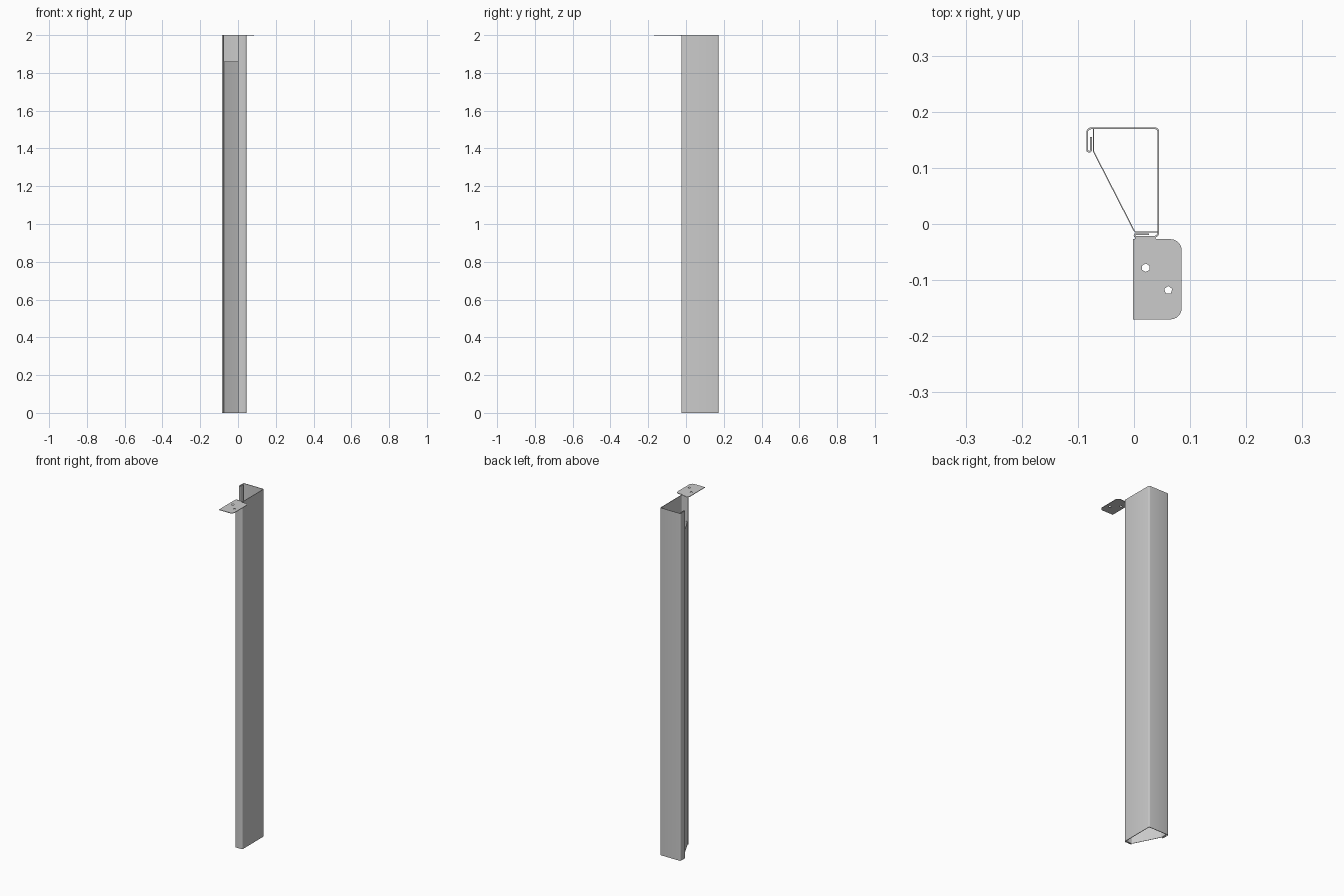
import bpy, bmesh, math
from mathutils import Vector

if "Cube" in bpy.data.objects:
    bpy.data.objects.remove(bpy.data.objects["Cube"])

H = 2.0          # height of the channel
T = 0.003        # sheet thickness


def fillet(pts, closed=False, seg=4):
    """Round the corners of a 2D path given as (x, y, radius)."""
    out, n = [], len(pts)
    for i, (x, y, r) in enumerate(pts):
        p = Vector((x, y))
        if r == 0 or (not closed and i in (0, n - 1)):
            out.append(p)
            continue
        a = (Vector(pts[i - 1][:2]) - p).normalized()
        b = (Vector(pts[(i + 1) % n][:2]) - p).normalized()
        half = a.angle(b) / 2
        c = p + (a + b).normalized() * (r / math.sin(half))
        u = (p + a * (r / math.tan(half)) - c).normalized()
        v = (p + b * (r / math.tan(half)) - c).normalized()
        out += [c + u.slerp(v, k / seg) * r for k in range(seg + 1)]
    return out


def finish(obj, bm):
    bmesh.ops.remove_doubles(bm, verts=bm.verts, dist=1e-5)
    bmesh.ops.recalc_face_normals(bm, faces=bm.faces)
    bm.to_mesh(obj.data)
    bm.free()
    bpy.ops.object.select_all(action='DESELECT')
    obj.select_set(True)
    bpy.context.view_layer.objects.active = obj
    bpy.ops.object.shade_smooth_by_angle(angle=math.radians(30))


def folded_sheet(name, pts, thick, height):
    """Bent sheet: path thickened to both sides and extruded up."""
    path = fillet(pts)
    bm = bmesh.new()
    rows = []
    for i, p in enumerate(path):
        d0 = (p - path[i - 1]).normalized() if i else None
        d1 = (path[i + 1] - p).normalized() if i < len(path) - 1 else None
        d0, d1 = d0 or d1, d1 or d0
        n0, n1 = Vector((-d0.y, d0.x)), Vector((-d1.y, d1.x))
        m = (n0 + n1).normalized()
        m *= thick / 2 / m.dot(n0)
        rows.append([bm.verts.new((*(p + m * s), 0)) for s in (1, -1)])
    for (a, b), (c, d) in zip(rows, rows[1:]):
        bm.faces.new((a, b, d, c))
    ext = bmesh.ops.extrude_face_region(bm, geom=bm.faces[:], use_keep_orig=True)
    bmesh.ops.translate(bm, vec=(0, 0, height),
                        verts=[g for g in ext['geom'] if isinstance(g, bmesh.types.BMVert)])
    obj = bpy.data.objects.new(name, bpy.data.meshes.new(name))
    bpy.context.collection.objects.link(obj)
    finish(obj, bm)


def flat_plate(name, loops, z, thick):
    """Flat plate: first loop is the outline, the others are holes."""
    cu = bpy.data.curves.new(name, 'CURVE')
    cu.dimensions, cu.fill_mode, cu.extrude = '2D', 'BOTH', thick / 2
    for loop in loops:
        s = cu.splines.new('POLY')
        s.points.add(len(loop) - 1)
        for pt, co in zip(s.points, loop):
            pt.co = (co[0], co[1], 0, 1)
        s.use_cyclic_u = True
    obj = bpy.data.objects.new(name, cu)
    bpy.context.collection.objects.link(obj)
    bpy.ops.object.select_all(action='DESELECT')
    obj.select_set(True)
    bpy.context.view_layer.objects.active = obj
    bpy.ops.object.convert(target='MESH')
    obj = bpy.context.view_layer.objects.active
    obj.location.z = z
    bm = bmesh.new()
    bm.from_mesh(obj.data)
    finish(obj, bm)


def hole(x, y, r, n):
    return [(x + r * math.sin(2 * math.pi * k / n), y + r * math.cos(2 * math.pi * k / n))
            for k in range(n)]


# outer channel with a hemmed edge at each end
folded_sheet("outer_channel", [
    (-0.0765, 0.155, 0), (-0.0765, 0.129, 0.003), (-0.0835, 0.129, 0.003),
    (-0.0835, 0.1705, 0.007), (0.043, 0.1705, 0.005), (0.043, -0.0225, 0.006),
    (0.001, -0.0225, 0.0022), (0.001, -0.018, 0.0022), (0.027, -0.018, 0)], T, H)

# slanted cover, stopping short of the top
folded_sheet("slanted_cover", [
    (-0.0725, 0.169, 0), (-0.0725, 0.13, 0.006), (0.0015, -0.0145, 0.006),
    (0.0415, -0.0145, 0)], 0.002, 1.86)

# mounting plate with a neck joining the front flange and two bolt holes
plate = fillet([
    (-0.002, -0.17, 0), (0.085, -0.17, 0.02), (0.085, -0.027, 0.02), (0.04, -0.027, 0),
    (0.036, -0.022, 0), (0.002, -0.022, 0), (0.002, -0.027, 0), (-0.002, -0.027, 0)], True, 6)
flat_plate("mounting_plate",
           [plate, hole(0.021, -0.078, 0.0075, 6), hole(0.061, -0.118, 0.0075, 5)],
           H - T / 2, T)
